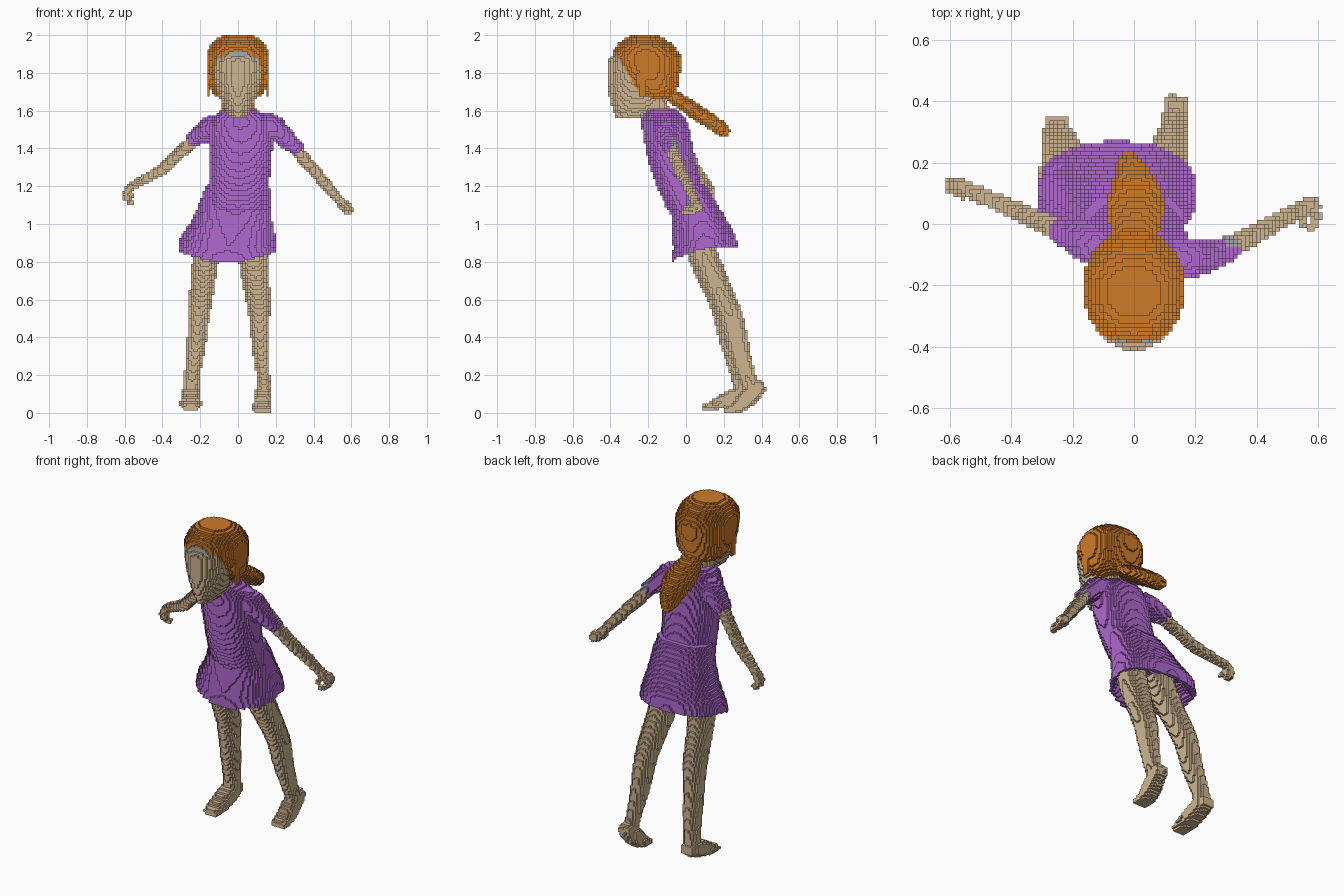
import bpy, bmesh, math
from mathutils import Vector
from mathutils.bvhtree import BVHTree

if "Cube" in bpy.data.objects:
    bpy.data.objects.remove(bpy.data.objects["Cube"])

S = 0.0125          # block size
UP = Vector((0, 0, 1))


def material(name, rgb):
    m = bpy.data.materials.new(name)
    m.diffuse_color = (*rgb, 1)
    m.use_nodes = True
    m.node_tree.nodes["Principled BSDF"].inputs["Base Color"].default_value = m.diffuse_color
    return m


SKIN = material("skin", (0.62, 0.46, 0.28))
PURPLE = material("purple cloth", (0.43, 0.14, 0.62))
ORANGE = material("orange hair", (0.61, 0.20, 0.022))
GREY = material("grey trim", (0.38, 0.40, 0.39))


def smooth(rows, steps):
    """Catmull-Rom interpolation of section rows (x, y, z, a, b)."""
    out = []
    for i in range(len(rows) - 1):
        p0, p1, p2 = rows[max(i - 1, 0)], rows[i], rows[i + 1]
        p3 = rows[min(i + 2, len(rows) - 1)]
        for k in range(steps):
            t = k / steps
            out.append([0.5 * (2 * b + (c - a) * t + (2 * a - 5 * b + 4 * c - d) * t * t
                               + (3 * b - a - 3 * c + d) * t ** 3)
                        for a, b, c, d in zip(p0, p1, p2, p3)])
    return out + [list(rows[-1])]


def loft(rows, flat=False, power=2.0, steps=4, tilt=0, sag=0):
    """Closed skin through elliptical sections; flat keeps the sections horizontal."""
    rows = smooth(rows, steps)
    pts = [Vector(r[:3]) for r in rows]
    whole = (pts[-1] - pts[0]).normalized()
    ref = UP if abs(whole.z) < 0.85 else Vector((0, 1, 0))
    bm, rings, n = bmesh.new(), [], 28
    for i, (p, r) in enumerate(zip(pts, rows)):
        if flat:
            side, other = Vector((1, 0, 0)), Vector((0, 1, 0))
        else:
            t = (pts[min(i + 1, len(pts) - 1)] - pts[max(i - 1, 0)]).normalized()
            side = t.cross(ref).normalized()
            other = side.cross(t)
        ring = []
        for k in range(n):
            c, s = math.cos(math.tau * k / n), math.sin(math.tau * k / n)
            u = math.copysign(abs(c) ** (2 / power), c)
            v = math.copysign(abs(s) ** (2 / power), s)
            lift = UP * (tilt * r[4] * v + sag * c * c)
            ring.append(bm.verts.new(p + side * r[3] * u + other * r[4] * v + lift))
        rings.append(ring)
    for a, b in zip(rings, rings[1:]):
        for k in range(n):
            bm.faces.new((a[k], a[(k + 1) % n], b[(k + 1) % n], b[k]))
    bm.faces.new(rings[0])
    bm.faces.new(rings[-1])
    return bm


def span(z, y0, y1, rx, cx=0.0):
    """Horizontal section given by its front and back."""
    return (cx, (y0 + y1) / 2, z, rx, (y1 - y0) / 2)


owner, parts = {}, []


def part(name, lofts, mats, rule=lambda x, y, z: 0):
    """Fill the lofts with blocks; rule gives the material index, None leaves a gap."""
    parts.append((name, mats))
    for bm in lofts:
        tree = BVHTree.FromBMesh(bm)
        xs, ys = [v.co.x for v in bm.verts], [v.co.y for v in bm.verts]
        for i in range(math.floor(min(xs) / S), math.ceil(max(xs) / S)):
            for j in range(math.floor(min(ys) / S), math.ceil(max(ys) / S)):
                x, y, z, hits = (i + 0.5) * S + 1e-4, (j + 0.5) * S + 1.3e-4, -1.0, []
                while len(hits) < 20:
                    hit = tree.ray_cast(Vector((x, y, z)), UP)[0]
                    if hit is None:
                        break
                    hits.append(hit.z)
                    z = hit.z + 1e-5
                for lo, hi in zip(hits[::2], hits[1::2]):
                    for k in range(max(0, math.ceil(lo / S - 0.5)), math.floor(hi / S - 0.5) + 1):
                        m = rule(x, y, (k + 0.5) * S)
                        if m is not None:
                            owner.setdefault((i, j, k), (len(parts) - 1, m))
        bm.free()


def build():
    """Make one mesh per part from the exposed block sides."""
    data = [([], {}, [], []) for _ in parts]
    for cell, (p, m) in owner.items():
        verts, index, faces, mats = data[p]
        for ax in range(3):
            for d in (0, 1):
                near = list(cell)
                near[ax] += 2 * d - 1
                if tuple(near) in owner:
                    continue
                quad = []
                for u, v in ((0, 0), (1, 0), (1, 1), (0, 1)):
                    c = list(cell)
                    c[ax] += d
                    c[(ax + 1) % 3] += u
                    c[(ax + 2) % 3] += v
                    c = tuple(c)
                    if c not in index:
                        index[c] = len(verts)
                        verts.append([q * S for q in c])
                    quad.append(index[c])
                faces.append(quad if d else quad[::-1])
                mats.append(m)
    for (name, slots), (verts, _, faces, mats) in zip(parts, data):
        me = bpy.data.meshes.new(name)
        me.from_pydata(verts, [], faces)
        for s in slots:
            me.materials.append(s)
        me.polygons.foreach_set("material_index", mats)
        me.update()
        bpy.context.collection.objects.link(bpy.data.objects.new(name, me))


# hair cap, trimmed along a slanted hairline with a grey edge
def hairline(x, y, z):
    line = 1.66 if y > -0.27 else 1.70 + (-0.27 - y) * 1.65
    return None if z < line else (1 if y < -0.28 and z < line + 0.03 else 0)


part("hair", [loft([span(1.66, -.20, -.08, .08), span(1.70, -.28, -.05, .14),
                    span(1.80, -.36, -.03, .163), span(1.88, -.395, -.025, .167),
                    span(1.94, -.37, -.06, .15), span(1.98, -.33, -.11, .115),
                    span(2.0, -.29, -.15, .075)], True, 2.15)], [ORANGE, GREY], hairline)
part("side_locks", [loft([(s * .152, -.24, 1.80, .012, .03), (s * .155, -.23, 1.67, .009, .015)], True)
                    for s in (-1, 1)], [ORANGE])
part("ponytail", [loft([(0, -.09, 1.69, .05, .035), (.003, 0, 1.63, .085, .04),
                        (.003, .06, 1.59, .095, .042), (0, .12, 1.55, .078, .04),
                        (-.015, .19, 1.50, .048, .036), (-.02, .225, 1.475, .022, .022)])], [ORANGE])

# head and neck
part("head", [loft([span(1.565, -.37, -.21, .035), span(1.62, -.393, -.13, .075),
                    span(1.70, -.41, -.10, .108), span(1.80, -.413, -.08, .14),
                    span(1.88, -.403, -.08, .145), span(1.94, -.34, -.10, .11)], True)], [SKIN])
part("neck", [loft([(0, -.13, 1.52, .06, .06), (0, -.17, 1.70, .06, .06)], True)], [SKIN])

# dress: bodice and hollow flared skirt
part("bodice", [loft([span(1.08, -.10, .12, .16), span(1.20, -.155, .085, .16, .005),
                      span(1.34, -.20, .05, .162, .015), span(1.45, -.222, .03, .168, .017),
                      span(1.54, -.235, .005, .15, .015), span(1.59, -.22, -.03, .115, .01),
                      span(1.61, -.20, -.06, .075, .005)], True, 2.3)], [PURPLE])
part("skirt", [loft([(-.02, .07, 1.0, .15, .10), (-.055, .095, .84, .245, .157),
                     (-.055, .097, .835, .262, .175), (-.055, .10, .90, .252, .168),
                     (-.03, .07, 1.0, .21, .142), (-.012, .035, 1.10, .186, .12),
                     (.002, -.01, 1.18, .166, .118)], True, 2.3, 1, .2, .03)], [PURPLE])

# sleeves
part("left_sleeve", [loft([(-.07, -.10, 1.52, .06, .065), (-.13, -.07, 1.51, .065, .065),
                           (-.18, -.045, 1.485, .06, .06), (-.255, -.015, 1.44, .04, .04)])], [PURPLE])
part("right_sleeve", [loft([(.10, -.11, 1.53, .06, .06), (.18, -.11, 1.515, .065, .065),
                            (.25, -.10, 1.455, .052, .052), (.325, -.075, 1.39, .037, .037)])],
     [PURPLE, GREY], lambda x, y, z: 1 if x > .30 and y > -.08 else 0)

# arms
part("left_arm", [loft([(-.22, -.03, 1.455, .034, .034), (-.33, .02, 1.355, .031, .031),
                        (-.40, .05, 1.29, .03, .03), (-.57, .125, 1.195, .023, .023)])], [SKIN])
part("right_arm", [loft([(.28, -.09, 1.43, .035, .035), (.40, -.03, 1.285, .032, .032),
                         (.47, .01, 1.205, .028, .028), (.55, .05, 1.11, .024, .024)])], [SKIN])

# hands: palm, curled fingers, thumb
part("left_hand", [loft([(-.565, .125, 1.20, .025, .025), (-.588, .125, 1.16, .024, .03),
                         (-.585, .125, 1.125, .02, .026)]),
                   loft([(-.59, .13, 1.12, .014, .014), (-.555, .14, 1.11, .014, .014)]),
                   loft([(-.575, .10, 1.165, .013, .013), (-.55, .09, 1.14, .012, .012)])], [SKIN])
part("right_hand", [loft([(.54, .05, 1.115, .026, .026), (.575, .06, 1.09, .03, .03),
                          (.59, .055, 1.065, .02, .02)]),
                    loft([(.585, .06, 1.075, .018, .018), (.59, .01, 1.065, .016, .016),
                          (.565, -.02, 1.06, .014, .014)]),
                    loft([(.55, .04, 1.10, .014, .014), (.545, -.01, 1.085, .012, .012)])], [SKIN])

# legs
part("left_leg", [loft([(-.13, .06, .98, .075, .08), (-.17, .09, .82, .07, .08),
                        (-.197, .185, .60, .063, .072), (-.208, .215, .50, .056, .068),
                        (-.222, .245, .35, .05, .06), (-.242, .285, .20, .042, .05),
                        (-.248, .298, .10, .044, .045)], True)], [SKIN])
part("right_leg", [loft([(.08, .06, .98, .075, .08), (.08, .10, .82, .078, .08),
                         (.107, .20, .60, .066, .07), (.113, .24, .50, .056, .068),
                         (.12, .275, .35, .046, .06), (.133, .32, .20, .036, .05),
                         (.134, .355, .12, .04, .045)], True)], [SKIN])

# feet, heels raised
part("left_foot", [loft([(-.25, .345, .10, .038, .03), (-.25, .29, .095, .048, .05),
                         (-.25, .20, .062, .056, .04), (-.25, .13, .036, .056, .022),
                         (-.25, .09, .028, .046, .015)], power=2.6)], [SKIN])
part("right_foot", [loft([(.138, .41, .148, .033, .028), (.135, .37, .125, .04, .048),
                          (.13, .30, .055, .048, .045), (.13, .25, .022, .051, .024),
                          (.13, .20, .013, .045, .014)], power=2.6)], [SKIN])

build()
